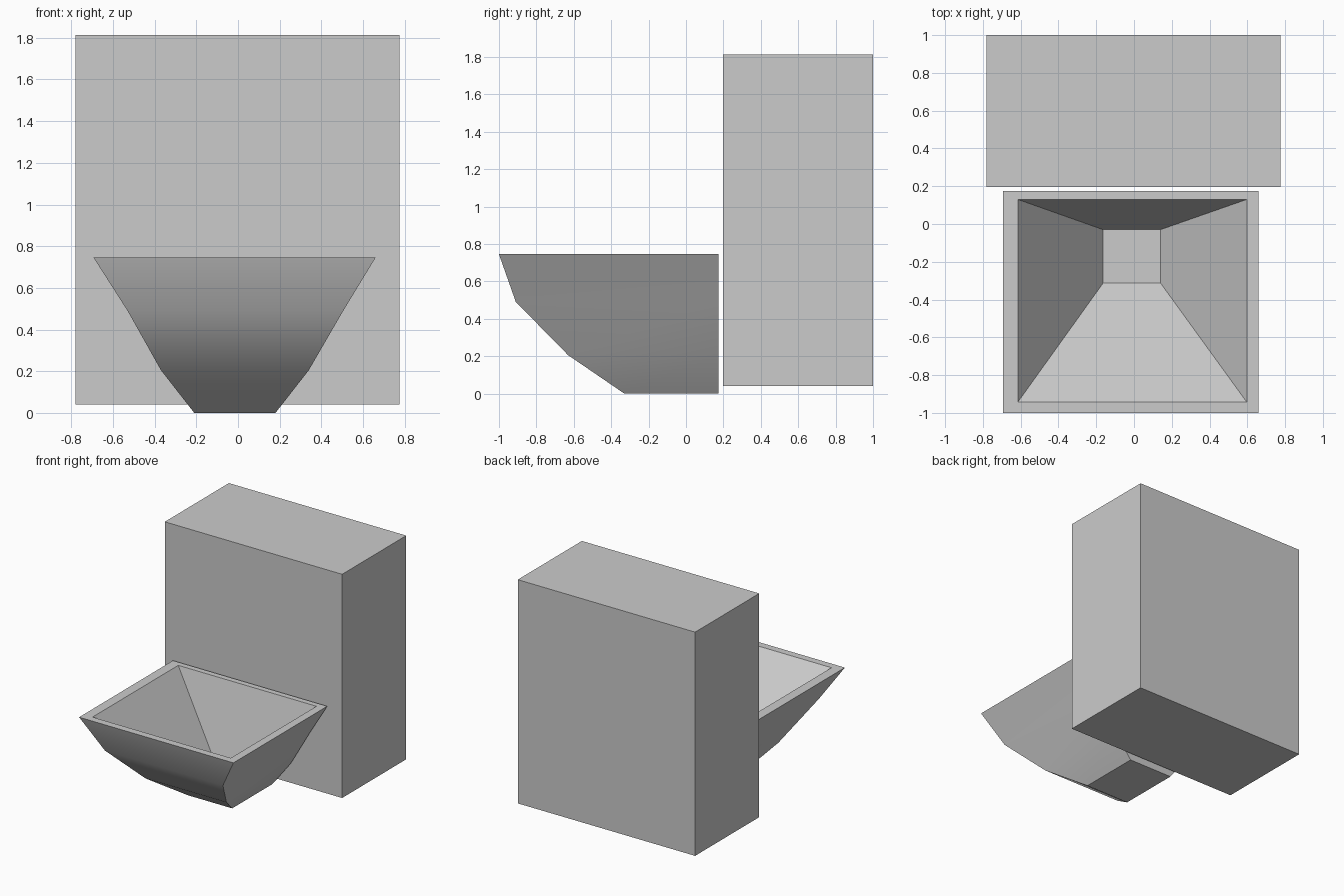
import bpy, bmesh, math

if "Cube" in bpy.data.objects:
    bpy.data.objects.remove(bpy.data.objects["Cube"])


def ring_solid(name, rings):
    """Skin a stack of rectangles (x0, x1, y0, y1, z) and cap both ends."""
    bm = bmesh.new()
    loops = []
    for x0, x1, y0, y1, z in rings:
        corners = ((x0, y0), (x1, y0), (x1, y1), (x0, y1))
        loops.append([bm.verts.new((x, y, z)) for x, y in corners])
    for a, b in zip(loops, loops[1:]):
        for i in range(4):
            j = (i + 1) % 4
            bm.faces.new((a[i], a[j], b[j], b[i]))
    bm.faces.new(loops[0][::-1])
    bm.faces.new(loops[-1])
    bmesh.ops.recalc_face_normals(bm, faces=bm.faces)
    mesh = bpy.data.meshes.new(name)
    bm.to_mesh(mesh)
    bm.free()
    obj = bpy.data.objects.new(name, mesh)
    bpy.context.collection.objects.link(obj)
    return obj


# Bowl: flared outside from base to rim, then down the tapered basin
bowl = ring_solid("bowl", [
    (-0.21, 0.18, -0.33, 0.175, 0.0),
    (-0.37, 0.34, -0.63, 0.175, 0.205),
    (-0.53, 0.505, -0.91, 0.175, 0.49),
    (-0.693, 0.66, -1.0, 0.175, 0.745),
    (-0.615, 0.597, -0.943, 0.13, 0.745),
    (-0.163, 0.14, -0.312, -0.03, 0.115),
])
bpy.context.view_layer.objects.active = bowl
bowl.select_set(True)
bpy.ops.object.shade_smooth_by_angle(angle=math.radians(30))

# Tank: plain upright box behind the bowl
ring_solid("tank", [(-0.78, 0.775, 0.197, 1.0, z) for z in (0.04, 1.813)])
